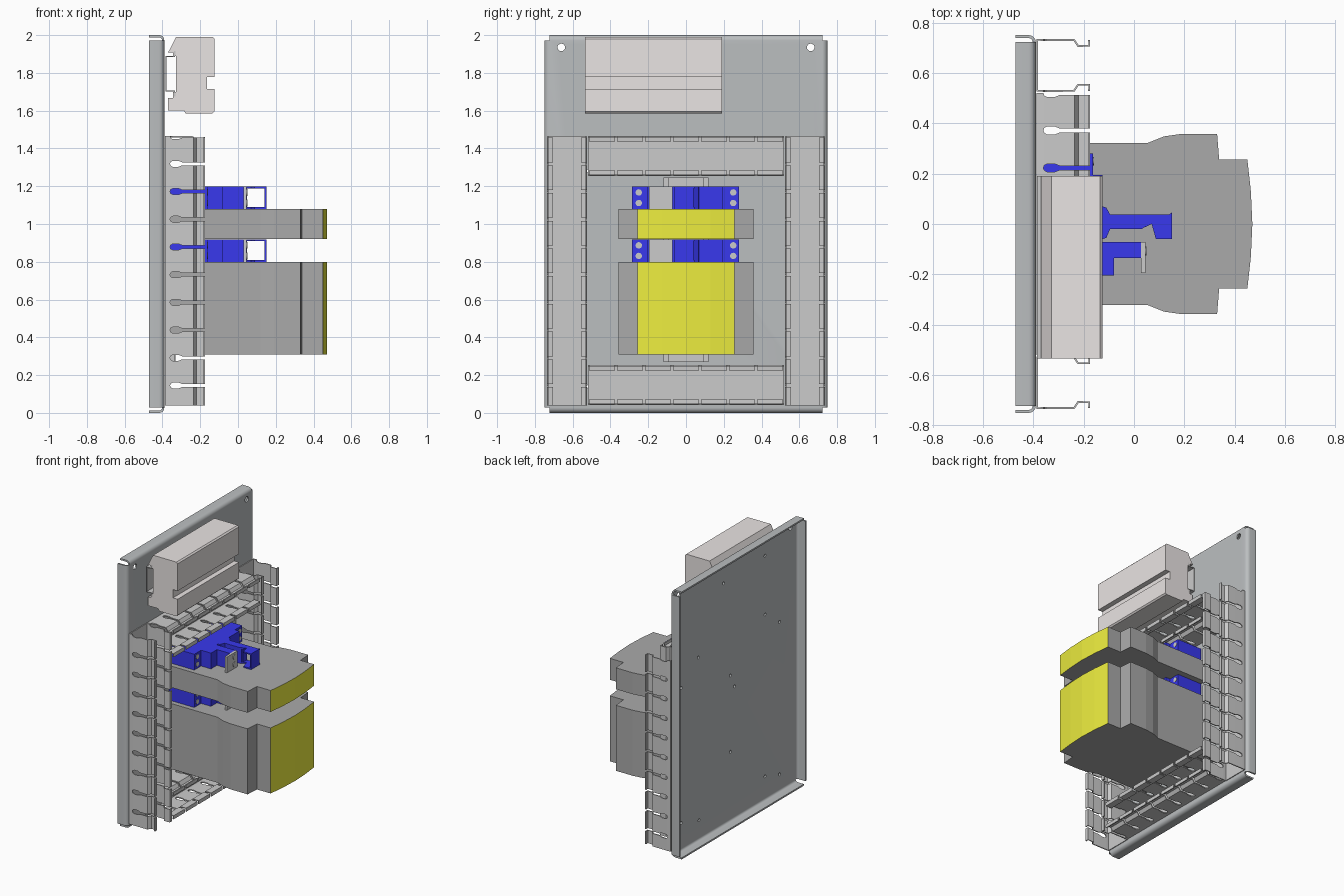
import bpy, bmesh
from math import sin, cos, pi, radians
from mathutils import Matrix

if "Cube" in bpy.data.objects:
    bpy.data.objects.remove(bpy.data.objects["Cube"])


def material(name, rgb):
    m = bpy.data.materials.new(name)
    m.diffuse_color = (*rgb, 1)
    m.use_nodes = True
    m.node_tree.nodes["Principled BSDF"].inputs["Base Color"].default_value = m.diffuse_color
    return m


STEEL = material("steel_grey", (0.5, 0.52, 0.53))
LIGHT = material("light_grey", (0.7, 0.7, 0.7))
DARK = material("dark_grey", (0.4, 0.4, 0.4))
BLUE = material("blue", (0.04, 0.04, 0.85))
YELLOW = material("yellow", (0.85, 0.85, 0.05))
CREAM = material("warm_grey", (0.82, 0.78, 0.77))


def finish(name, bm, mat, thick=0, smooth=False):
    bmesh.ops.remove_doubles(bm, verts=bm.verts, dist=1e-5)
    bmesh.ops.recalc_face_normals(bm, faces=bm.faces)
    me = bpy.data.meshes.new(name)
    bm.to_mesh(me)
    bm.free()
    ob = bpy.data.objects.new(name, me)
    bpy.context.collection.objects.link(ob)
    me.materials.append(mat)
    bpy.ops.object.select_all(action='DESELECT')
    bpy.context.view_layer.objects.active = ob
    ob.select_set(True)
    if thick:
        s = ob.modifiers.new("sheet", 'SOLIDIFY')
        s.thickness, s.offset = thick, 0
        bpy.ops.object.modifier_apply(modifier=s.name)
    if smooth:
        bpy.ops.object.shade_smooth_by_angle(angle=radians(30))
    return ob


def place(axis, x, c, u):
    # x depth, c across, u along the chosen axis
    return (x, c, u) if axis == 'z' else (x, u, c)


def prism(name, pts, lo, hi, axis, mat):
    bm = bmesh.new()
    f = bm.faces.new([bm.verts.new(place(axis, x, c, lo)) for x, c in pts])
    ext = bmesh.ops.extrude_face_region(bm, geom=[f])
    verts = [v for v in ext['geom'] if isinstance(v, bmesh.types.BMVert)]
    bmesh.ops.translate(bm, verts=verts, vec=place(axis, 0, 0, hi - lo))
    return finish(name, bm, mat)


def box(name, x, y, z, mat):
    return prism(name, [(x[0], y[0]), (x[1], y[0]), (x[1], y[1]), (x[0], y[1])], *z, 'z', mat)


def discs(name, centres, r, depth, mat, n=20):
    # cylinders lying along x
    bm = bmesh.new()
    for c in centres:
        bmesh.ops.create_cone(bm, cap_ends=True, segments=n, radius1=r, radius2=r, depth=depth,
                              matrix=Matrix.Translation(c) @ Matrix.Rotation(pi / 2, 4, 'Y'))
    return finish(name, bm, mat, smooth=True)


# Mounting panel: folded sheet with four back flanges and open corners
T, R = 0.012, 0.022
XF = -0.39 - T / 2
Y, Z0, Z1 = 0.75 - T / 2 - R, T / 2 + R, 2 - T / 2 - R
rows = [(R * sin(i * pi / 10), XF - R + R * cos(i * pi / 10)) for i in range(6)] + [(R, -0.47)]
bm = bmesh.new()
quad = lambda *p: bm.faces.new([bm.verts.new(q) for q in p])
quad((XF, -Y, Z0), (XF, Y, Z0), (XF, Y, Z1), (XF, -Y, Z1))
for (o, x), (o2, x2) in zip(rows, rows[1:]):
    for s, z in ((-1, Z0), (1, Z1)):
        quad((x, -Y, z + s * o), (x, Y, z + s * o), (x2, Y, z + s * o2), (x2, -Y, z + s * o2))
        quad((x, s * (Y + o), Z0), (x, s * (Y + o), Z1), (x2, s * (Y + o2), Z1), (x2, s * (Y + o2), Z0))
panel = finish("mounting_panel", bm, STEEL, T)

# Holes through the panel
small = [(-.36, 1.84), (.13, 1.82), (-.36, 1.40), (-.53, 1.28), (.43, 1.38), (.63, 1.23), (.05, 1.10),
         (0, 1.0), (.05, .53), (.42, .16), (-.36, .19), (-.53, .14), (.63, .22)]
for centres, r in (([(-.66, 1.935), (.66, 1.935)], 0.02), (small, 0.011)):
    cutter = discs("hole_cutter", [(XF, y, z) for y, z in centres], r, 0.05, STEEL)
    cutter.hide_render = True
    bpy.context.view_layer.objects.active = panel
    b = panel.modifiers.new("holes", 'BOOLEAN')
    b.operation, b.solver, b.object = 'DIFFERENCE', 'EXACT', cutter
    bpy.ops.object.modifier_apply(modifier=b.name)
    bpy.data.objects.remove(cutter)
bpy.ops.object.select_all(action='DESELECT')
panel.select_set(True)
bpy.ops.object.shade_smooth_by_angle(angle=radians(30))

# Slotted wire ducts: (depth, wall offset, half slot width) up the wall
WALL = [(-.384, 0, 0), (-.36, 0, 0), (-.356, 0, .010), (-.345, 0, .016), (-.315, 0, .016), (-.295, 0, .008),
        (-.238, 0, .008), (-.222, .024, .008), (-.178, .024, .008), (-.178, 0, .008)]


def duct(name, centre, breaks, axis, slot_at_start):
    h = 0.101
    path = [(x, centre - h + o, g) for x, o, g in reversed(WALL)] + [(x, centre + h - o, g) for x, o, g in WALL]
    bm = bmesh.new()
    for i, (a, b) in enumerate(zip(breaks, breaks[1:])):
        ga = 1 if i or slot_at_start else 0
        ring = [(bm.verts.new(place(axis, x, c, a + g * ga)), bm.verts.new(place(axis, x, c, b - g)))
                for x, c, g in path]
        for p, q in zip(ring, ring[1:]):
            bm.faces.new((p[0], p[1], q[1], q[0]))
    finish(name, bm, LIGHT, 0.008)


tall = [0.04] + [0.145 + 0.1467 * k for k in range(10)]
wide = [-0.52 + 1.04 / 7 * k for k in range(8)]
duct("left_wire_duct", -0.63, tall, 'z', False)
duct("right_wire_duct", 0.63, tall, 'z', False)
duct("top_wire_duct", 1.36, wide, 'y', True)
duct("bottom_wire_duct", 0.148, wide, 'y', True)


# Hat-section mounting rails
def rail(name, c, lo, hi, axis):
    half = [(-.382, .092), (-.335, .092), (-.335, .12)]
    path = [(x, c - w) for x, w in reversed(half)] + [(x, c + w) for x, w in half]
    bm = bmesh.new()
    for (x, a), (x2, b) in zip(path, path[1:]):
        bm.faces.new([bm.verts.new(place(axis, *p)) for p in
                      ((x, a, lo), (x, a, hi), (x2, b, hi), (x2, b, lo))])
    finish(name, bm, LIGHT, 0.007)


rail("upper_rail", 1.795, -0.535, 0.19, 'y')
rail("device_rail", 0.0, 0.27, 1.245, 'z')

# Long housing clipped on the upper rail
prism("upper_housing", [
    (-.328, 1.99), (-.135, 1.99), (-.125, 1.98), (-.125, 1.777), (-.163, 1.777), (-.163, 1.715), (-.125, 1.715),
    (-.125, 1.595), (-.135, 1.585), (-.278, 1.585), (-.286, 1.602), (-.37, 1.602), (-.37, 1.667), (-.345, 1.667),
    (-.345, 1.698), (-.328, 1.698), (-.328, 1.89), (-.345, 1.89), (-.345, 1.908), (-.37, 1.908)],
    -0.535, 0.19, 'y', CREAM)

# Dark device modules with yellow curved fronts
half = [(-.325, .13), (-.37, .13), (-.37, .322), (.055, .322), (.12, .348), (.19, .358), (.33, .358),
        (.338, .257), (.45, .257), (.464, .13)]
outline = half + [(.47, 0)] + [(x, -y) for x, y in reversed(half)]
for name, lo, hi in (("upper_module", 0.92, 1.08), ("lower_module", 0.31, 0.80)):
    ob = prism(name, outline, lo, hi, 'z', DARK)
    ob.data.materials.append(YELLOW)
    for f in ob.data.polygons:
        if f.normal.x > 0.9 and f.center.x > 0.45:
            f.material_index = 1

# Blue terminals: stepped body, hollow lever, grey front plate and screws
BODY = [(-.325, -.13), (-.37, -.13), (-.37, -.285), (-.162, -.285), (-.162, -.205), (-.08, -.205), (-.08, -.135),
        (.028, -.135), (.028, -.072), (-.125, -.072), (-.125, -.06), (-.11, -.055), (-.095, -.02), (.03, -.02),
        (.04, -.014), (.04, .038), (-.095, .038), (-.11, .065), (-.125, .07), (-.125, .195), (-.162, .195),
        (-.162, .28), (-.37, .28), (-.37, .13), (-.325, .13)]
LEVER = [(.04, -.014), (.07, 0), (.087, -.06), (.15, -.06), (.15, .045), (.14, .038), (.04, .038)]
for tag, lo in (("upper", 1.08), ("lower", 0.80)):
    hi = lo + 0.118
    prism(tag + "_terminal_body", BODY, lo, hi, 'z', BLUE)
    prism(tag + "_lever_base", LEVER, lo, lo + 0.009, 'z', BLUE)
    prism(tag + "_lever_top", LEVER, hi - 0.009, hi, 'z', BLUE)
    box(tag + "_lever_front", (.14, .15), (-.06, .04), (lo + 0.009, hi - 0.009), BLUE)
    box(tag + "_lever_root", (.04, .048), (-.012, .038), (lo + 0.009, hi - 0.009), BLUE)
    box(tag + "_front_plate", (.028, .045), (-.195, -.072), (lo, hi), LIGHT)
    zs = (lo + 0.031, lo + 0.087)
    discs(tag + "_clamp_screws", [(-.164, y, z) for y in (-.25, .25) for z in zs], 0.017, 0.01, LIGHT)
    discs(tag + "_plate_screws", [(.046, -.108, z) for z in zs], 0.018, 0.008, LIGHT)
